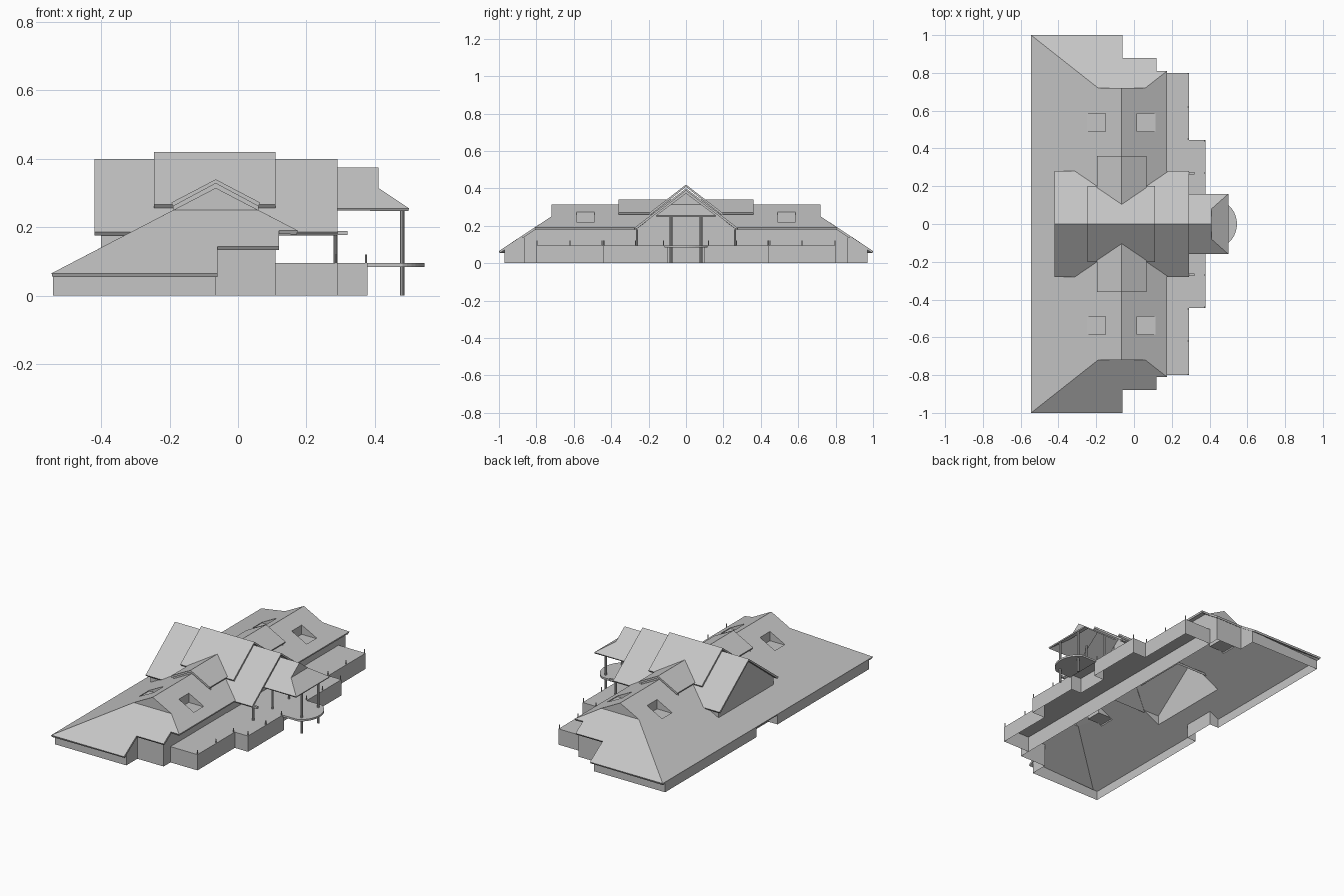
import bpy
import bmesh
import math

cube = bpy.data.objects.get("Cube")
if cube:
    bpy.data.objects.remove(cube, do_unlink=True)

grey = bpy.data.materials.new("plain grey")
grey.use_nodes = True
COLOUR = (0.56, 0.56, 0.56, 1)
grey.diffuse_color = COLOUR
grey.node_tree.nodes["Principled BSDF"].inputs["Base Color"].default_value = COLOUR

RIDGE_X, RIDGE_Z, PITCH = -0.065, 0.315, 0.52
CROSS_PITCH = 0.768


def side_z(x):
    return RIDGE_Z - PITCH * abs(x - RIDGE_X)


def hip_z(y):
    return 0.065 + 0.66 * (1 - abs(y))


def make(name, polys, thick=0, up=False):
    """Object from a few polygons, optionally thickened inwards."""
    bm = bmesh.new()
    for poly in polys:
        bm.faces.new([bm.verts.new(p) for p in poly])
    bmesh.ops.remove_doubles(bm, verts=bm.verts, dist=0.0005)
    bm.normal_update()
    if up:
        for f in bm.faces:
            if f.normal.z < -0.01:
                f.normal_flip()
    else:
        bmesh.ops.recalc_face_normals(bm, faces=bm.faces)
    mesh = bpy.data.meshes.new(name)
    bm.to_mesh(mesh)
    bm.free()
    mesh.materials.append(grey)
    obj = bpy.data.objects.new(name, mesh)
    bpy.context.collection.objects.link(obj)
    if thick:
        mod = obj.modifiers.new("Thickness", "SOLIDIFY")
        mod.thickness = thick
        mod.offset = -1
    return obj


def prism(outline, move):
    """Closed prism polygons: an outline and its copy shifted by move."""
    far = [tuple(a + b for a, b in zip(p, move)) for p in outline]
    n = len(outline)
    sides = [(outline[i], outline[(i + 1) % n], far[(i + 1) % n], far[i]) for i in range(n)]
    return [outline, far[::-1]] + sides


def box(x0, x1, y0, y1, z0, z1):
    base = [(x0, y0, z0), (x1, y0, z0), (x1, y1, z0), (x0, y1, z0)]
    return prism(base, (0, 0, z1 - z0))


def mirrored(half):
    """Close a half outline by reflecting it across y."""
    return half + [(x, -y) for x, y in reversed(half)]


def post(name, x, y, z0, z1, r):
    bpy.ops.mesh.primitive_cylinder_add(vertices=10, radius=r, depth=z1 - z0,
                                        location=(x, y, (z0 + z1) / 2))
    bpy.context.object.name = name
    bpy.context.object.data.materials.append(grey)


# Main roof: long slopes, stepped half-hips and small gablets
roof = []
for s in (-1, 1):
    west, east = -0.19, 0.06
    gablet = [(west, s * 0.72, 0.25), (east, s * 0.72, 0.25), (RIDGE_X, s * 0.72, RIDGE_Z)]
    if s > 0:
        gablet.reverse()
    hip = [(-0.545, 1), (-0.06, 1), (-0.06, 0.88), (0.12, 0.88), (0.12, 0.81), (0.175, 0.81),
           (east, 0.72), (west, 0.72)]
    roof += [gablet,
             [(x, s * y, hip_z(y)) for x, y in hip],
             [(x, s * y, side_z(x)) for x, y in
              [(-0.545, 1), (west, 0.72), (RIDGE_X, 0.72), (RIDGE_X, 0), (-0.545, 0)]],
             [(x, s * y, side_z(x)) for x, y in
              [(RIDGE_X, 0.72), (east, 0.72), (0.175, 0.81), (0.175, 0), (RIDGE_X, 0)]]]
main_roof = make("main_roof", roof, 0.012, up=True)

# Openings through the main roof: skylight wells and the cross gable hall
skylights = [(x0, x0 + 0.1, y0, y0 + 0.095) for x0 in (-0.25, 0.015) for y0 in (-0.585, 0.49)]
cuts = []
for x0, x1, y0, y1 in skylights:
    cuts += box(x0, x1, y0, y1, 0.1, 0.4)


def gable_outline(x, low, drop, half=0.262):
    eave = 0.4 - CROSS_PITCH * half - drop
    return [(x, -half, low), (x, half, low), (x, half, eave), (x, 0, 0.4 - drop), (x, -half, eave)]


cuts += prism(gable_outline(-0.40, 0.01, 0.015), (0.68, 0, 0))
cutter = make("roof_opening_cutter", cuts)
cutter.hide_render = True
cutter.display_type = "WIRE"
cut = main_roof.modifiers.new("Openings", "BOOLEAN")
cut.operation = "DIFFERENCE"
cut.solver = "EXACT"
cut.object = cutter

# Skylight wells: level floor, one upright back and two wedge cheeks
for x0, x1, y0, y1 in skylights:
    low, high = (x0, x1) if x0 < RIDGE_X else (x1, x0)
    zl, zh = side_z(low) - 0.004, side_z(high) - 0.002
    make("skylight_well", [
        [(low, y0, zl), (high, y0, zl), (high, y1, zl), (low, y1, zl)],
        [(high, y0, zl), (high, y1, zl), (high, y1, zh), (high, y0, zh)],
        [(low, y0, zl), (high, y0, zl), (high, y0, zh)],
        [(low, y1, zl), (high, y1, zl), (high, y1, zh)]])


# Gable roofs: two across the house, one raised along the main ridge
def gable(name, half, ridge, eave, a, b, along_x=True):
    polys = []
    for s in (-1, 1):
        quad = [(a, 0, ridge), (b, 0, ridge), (b, s * half, eave), (a, s * half, eave)]
        polys.append(quad if along_x else [(RIDGE_X + v, u, z) for u, v, z in quad])
    make(name, polys, 0.012, up=True)


gable("cross_gable_roof", 0.28, 0.4, 0.186, -0.42, 0.29)
gable("raised_cross_roof", 0.2, 0.42, 0.266, -0.245, 0.11)
gable("raised_ridge_roof", 0.13, 0.34, 0.272, -0.36, 0.36, along_x=False)

# Infill under the ends of the raised ridge roof
for y in (-0.345, 0.345):
    make("ridge_roof_end", [[(-0.19, y, 0.248), (RIDGE_X, y, 0.312), (0.06, y, 0.248),
                             (0.06, y, 0.263), (RIDGE_X, y, 0.328), (-0.19, y, 0.263)]])

# Cross gable walls
make("west_gable_wall", [gable_outline(-0.40, side_z(-0.40) - 0.01, 0.012)])
make("east_gable_wall", [gable_outline(0.112, 0.095, 0.012)])
for y in (-0.262, 0.262):
    make("gable_side_wall", [[(-0.40, y, side_z(-0.40) - 0.01), (-0.29, y, side_z(-0.29) - 0.01),
                              (-0.29, y, 0.19), (-0.40, y, 0.19)]])
    y0, y1 = sorted((y, y * 1.05))
    make("porch_beam", box(0.12, 0.32, y0, y1, 0.177, 0.189))

# Entrance canopy roof with a half-hip front
canopy = [[(0.41, -0.08, 0.315), (0.41, 0.08, 0.315), (0.41, 0, 0.375)],
          [(0.41, -0.08, 0.315), (0.5, -0.16, 0.255), (0.5, 0.16, 0.255), (0.41, 0.08, 0.315)]]
for s in (-1, 1):
    canopy.append([(0.27, 0, 0.375), (0.41, 0, 0.375), (0.41, s * 0.08, 0.315),
                   (0.5, s * 0.16, 0.255), (0.27, s * 0.16, 0.255)])
make("canopy_roof", canopy, 0.008, up=True)


# House walls follow the roof underside; each end has the same steps
def wall_loop(name, pts, top):
    polys = []
    for (x0, y0), (x1, y1) in zip(pts, pts[1:] + pts[:1]):
        polys.append([(x0, y0, 0), (x1, y1, 0), (x1, y1, top(x1, y1)), (x0, y0, top(x0, y0))])
    make(name, polys)


house = mirrored([(-0.48, -0.1), (-0.54, -0.1), (-0.54, -0.97), (-0.065, -0.97),
                  (-0.065, -0.865), (0.11, -0.865), (0.11, -0.76)])
wall_loop("house_walls", house, lambda x, y: min(side_z(x), hip_z(y)) - 0.012)

# Terrace: deck, outer walls and a recessed lower entrance
DECK = 0.095
edge = [(0.11, -0.8), (0.29, -0.8), (0.29, -0.445), (0.378, -0.445)]
make("terrace_deck", [[(x, y, DECK) for x, y in mirrored(edge)]], up=True)
wall_loop("terrace_walls", mirrored(edge + [(0.378, -0.1), (0.31, -0.1)]), lambda x, y: DECK)

# Rounded balcony over the entrance
arc = [math.radians(-59 + 118 * i / 16) for i in range(17)]
slab = [(0.378, 0.115, 0.084), (0.378, -0.115, 0.084)]
slab += [(0.411 + 0.134 * math.cos(t), 0.134 * math.sin(t), 0.084) for t in arc]
make("balcony_slab", prism(slab, (0, 0, 0.011)))

# Columns and railing posts, paired left and right
for side, s in (("left", 1), ("right", -1)):
    post(side + "_canopy_column", 0.48, s * 0.08, 0, 0.262, 0.007)
    post(side + "_inner_column", 0.285, s * 0.08, DECK, 0.31, 0.006)
    post(side + "_porch_column", 0.285, s * 0.262, DECK, 0.18, 0.006)
    for x, y in [(0.286, 0.796), (0.286, 0.62), (0.286, 0.45), (0.374, 0.44), (0.374, 0.27), (0.374, 0.12)]:
        post(side + "_railing_post", x, s * y, DECK, 0.12, 0.003)
